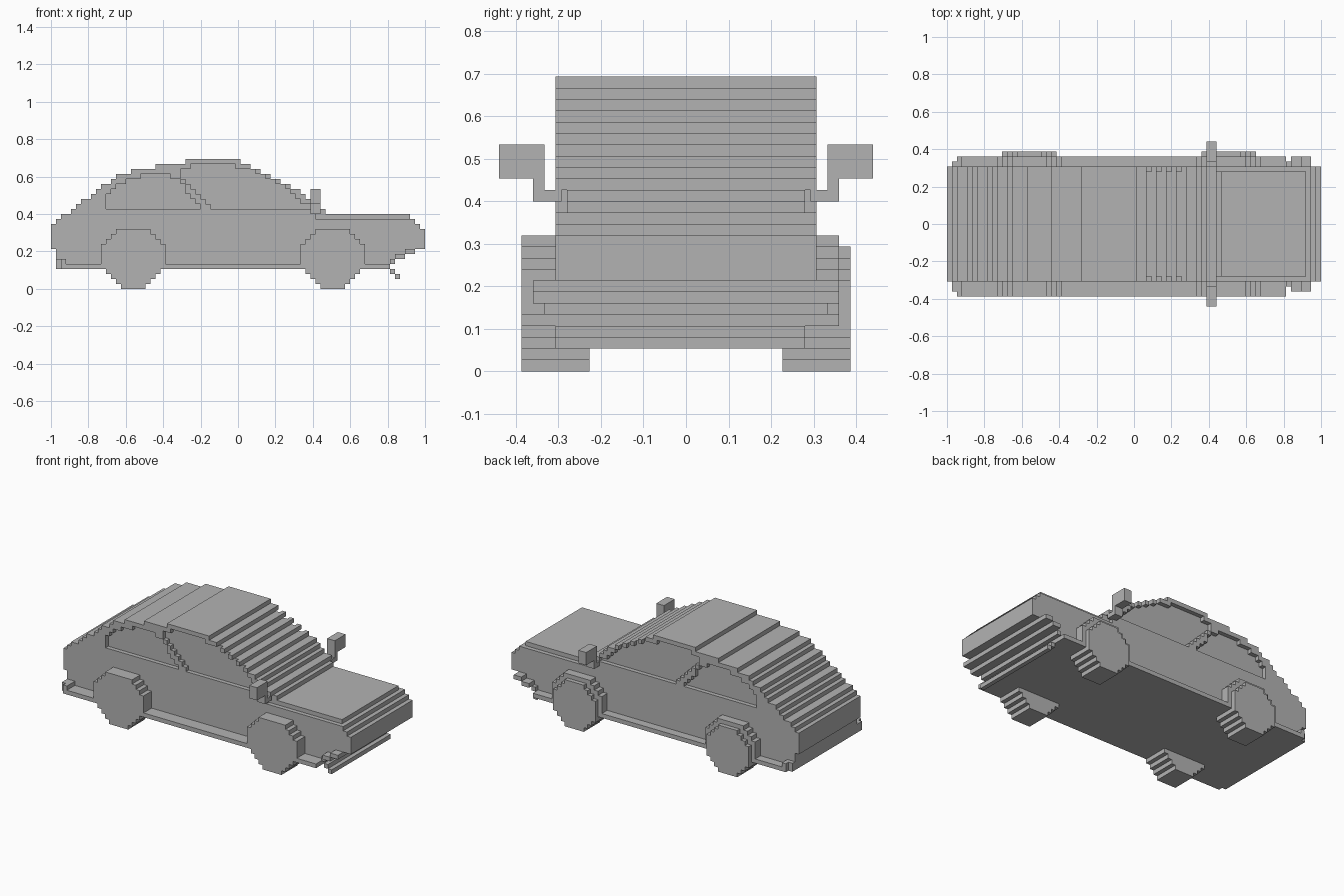
import bpy
import bmesh

old = bpy.data.objects.get("Cube")
if old:
    bpy.data.objects.remove(old, do_unlink=True)

UNIT = 2 / 75        # edge of one block
MID = 37.5           # blocks from the tail to the centre

grey = bpy.data.materials.new("plain grey")
grey.use_nodes = True
colour = (0.45, 0.45, 0.45, 1)
grey.diffuse_color = colour
grey.node_tree.nodes["Principled BSDF"].inputs["Base Color"].default_value = colour


def outline(starts, ends, base):
    """Stepped outline from the start and end of each block row."""
    pts = []
    for row, x in enumerate(ends):
        pts += [(x, base + row), (x, base + row + 1)]
    for row in reversed(range(len(starts))):
        pts += [(starts[row], base + row + 1), (starts[row], base + row)]
    # keep only the corners
    clean = []
    for k, p in enumerate(pts):
        a, b = pts[k - 1], pts[(k + 1) % len(pts)]
        if p == a:
            continue
        if clean and len(clean) > 1 and clean[-1][0] == clean[-2][0] == p[0]:
            clean[-1] = p
        else:
            clean.append(p)
    return clean


def add_prism(bm, pts, y0, y1):
    """Extrude a side outline across the width."""
    lo, hi = min(y0, y1), max(y0, y1)
    verts = [bm.verts.new(((x - MID) * UNIT, lo * UNIT, z * UNIT)) for x, z in pts]
    face = bm.faces.new(verts)
    out = bmesh.ops.extrude_face_region(bm, geom=[face])
    moved = [v for v in out["geom"] if isinstance(v, bmesh.types.BMVert)]
    bmesh.ops.translate(bm, verts=moved, vec=(0, (hi - lo) * UNIT, 0))


def build(name, prisms):
    """One object from (starts, ends, base, y0, y1) prisms."""
    bm = bmesh.new()
    for starts, ends, base, y0, y1 in prisms:
        add_prism(bm, outline(starts, ends, base), y0, y1)
    bmesh.ops.recalc_face_normals(bm, faces=bm.faces)
    mesh = bpy.data.meshes.new(name)
    bm.to_mesh(mesh)
    bm.free()
    mesh.materials.append(grey)
    obj = bpy.data.objects.new(name, mesh)
    bpy.context.collection.objects.link(obj)
    return obj


def bar(x0, x1, z0, z1, y0, y1):
    return ([x0] * (z1 - z0), [x1] * (z1 - z0), z0, y0, y1)


def disc(centre, widths, base, y0, y1):
    return ([centre - w / 2 for w in widths], [centre + w / 2 for w in widths], base, y0, y1)


# Body shell
HALF = 11.5
tail = [1] * 4 + [0] * 5 + [1, 2, 4, 5, 6, 8, 9, 10, 12, 13, 16, 21, 27]
nose = [68, 69, 71, 73] + [75] * 4 + [74, 73, 53, 53, 54, 52, 51, 50, 48, 46, 44, 42, 40, 38]
body = build("body", [(tail, nose, 4, -HALF, HALF)])

# Side window recesses
rear = ([11, 11, 11, 12, 13, 15, 18], [30, 29, 28, 27, 27, 26, 24])
front = ([32, 31, 30, 29, 28, 27, 26, 26, 28], [52, 50, 49, 48, 47, 45, 43, 41, 37])
cutter = build("window_cutter", [(s, e, 16, side * (HALF - 1), side * (HALF + 2))
                                 for s, e in (rear, front) for side in (-1, 1)])
cutter.hide_render = True
cut = body.modifiers.new("windows", "BOOLEAN")
cut.operation = "DIFFERENCE"
cut.solver = "EXACT"
cut.object = cutter
bpy.context.view_layer.objects.active = body
bpy.ops.object.modifier_apply(modifier=cut.name)
bpy.data.objects.remove(cutter, do_unlink=True)

# Raised hood and cowl
build("hood", [([52, 52], [72, 55], 14, 1 - HALF, HALF - 1)])

# Wheels, arches, sills, mirrors and bumper corners on both sides
wheel_rows = [5, 7, 9] + [11] * 5 + [9, 7, 5]
arch_rows = [13] * 5 + [11, 9, 7]
for side, label, reach in ((-1, "right", 14.5), (1, "left", 13.5)):
    for place, centre in (("rear", 16.5), ("front", 56.5)):
        build(f"{place}_{label}_wheel", [disc(centre, wheel_rows, 0, side * 8.5, side * 14.5)])
        build(f"{place}_{label}_arch", [disc(centre, arch_rows, 4, side * 11, side * reach)])
    build(f"{label}_sill", [bar(2, 68, 4, 5, side * 11, side * reach)])
    build(f"{label}_rear_bumper_corner", [
        bar(1, 2, 4, 6, side * 11, side * (reach - 1)),
        bar(2, 3, 4, 6, side * 11, side * reach)])
    build(f"{label}_front_bumper_corner", [
        ([69, 71], [71, 73], 6, side * 11, side * 13.5),
        bar(68, 69, 5, 6, side * 11, side * 12.5)])
    build(f"{label}_mirror", [
        bar(52, 54, 17, 20, side * 12.5, side * 16.5),
        bar(52, 54, 15, 17, side * 12.5, side * 13.5),
        bar(52, 54, 15, 16, side * 11, side * 12.5)])

# Stepped lip under the nose
build("front_lip", [bar(68, 69, 3, 4, -HALF, HALF - 1),
                    bar(69, 70, 2, 3, -HALF, HALF - 1)])
